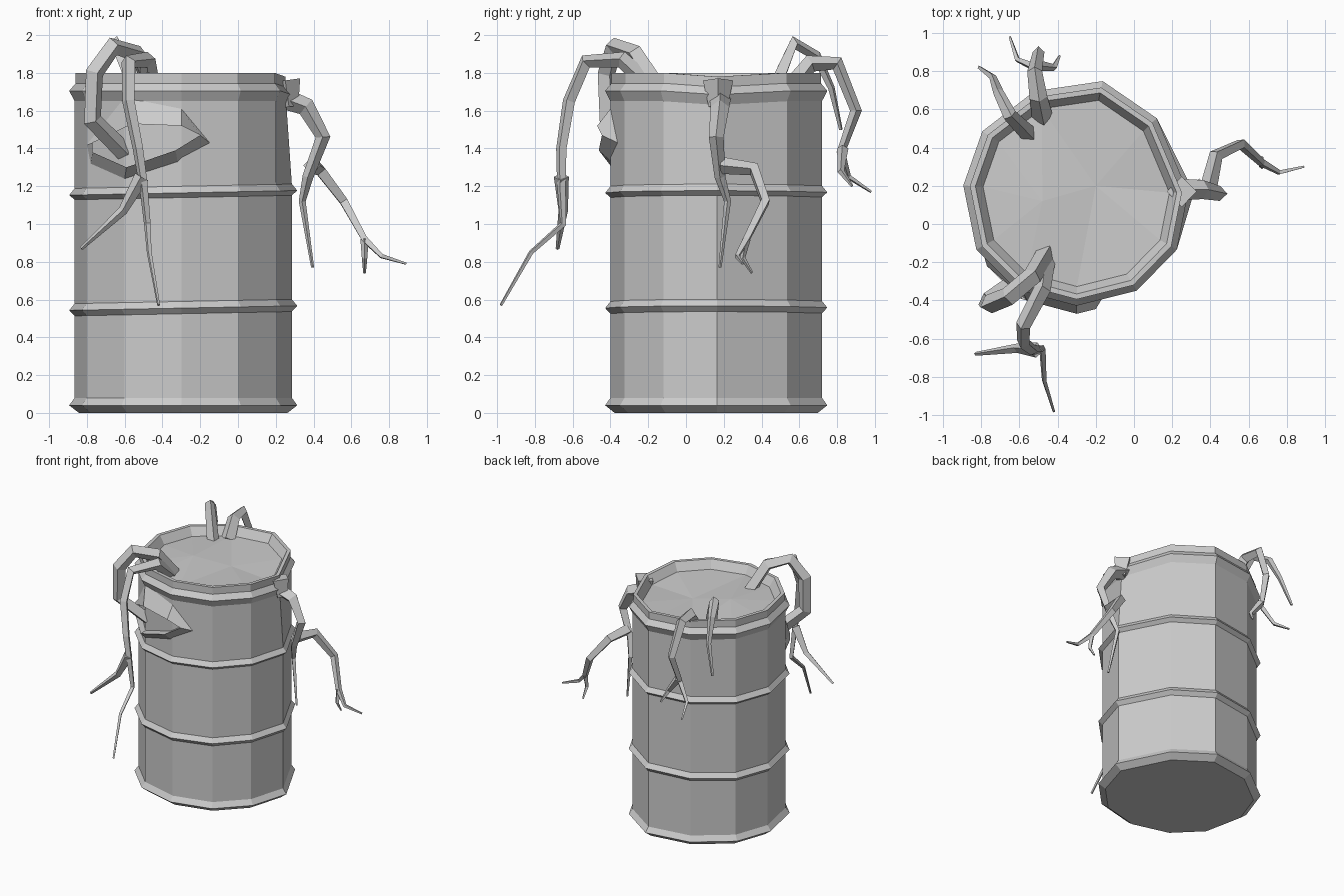
import bpy, bmesh
from mathutils import Vector

cube = bpy.data.objects.get("Cube")
if cube:
    bpy.data.objects.remove(cube)

grey = bpy.data.materials.new("weathered grey")
grey.use_nodes = True
COLOUR = (0.6, 0.6, 0.6, 1)
grey.diffuse_color = COLOUR
grey.node_tree.nodes["Principled BSDF"].inputs["Base Color"].default_value = COLOUR

CENTRE = Vector((-0.29, 0.16))
# slightly irregular barrel outline, counter-clockwise from the front left
OUTLINE = [Vector(p) for p in (
    (-0.865, 0.2), (-0.8, -0.12), (-0.6, -0.32), (-0.3, -0.4), (0, -0.325), (0.2, -0.12),
    (0.285, 0.165), (0.1, 0.535), (-0.17, 0.72), (-0.51, 0.67), (-0.77, 0.47))]
DENTED = 6


def finish(bm, name):
    bmesh.ops.recalc_face_normals(bm, faces=bm.faces)
    mesh = bpy.data.meshes.new(name)
    bm.to_mesh(mesh)
    bm.free()
    mesh.materials.append(grey)
    obj = bpy.data.objects.new(name, mesh)
    bpy.context.collection.objects.link(obj)
    return obj


def bridge(bm, a, b):
    n = len(a)
    for i in range(n):
        bm.faces.new((a[i], a[(i + 1) % n], b[(i + 1) % n], b[i]))


def barrel():
    # height and scale of each ring, from the base over the rim to the lid
    profile = [(0, 0.96), (0.04, 1.05), (0.08, 1),
               (0.525, 1), (0.555, 1.05), (0.59, 1),
               (1.14, 1), (1.165, 1.05), (1.2, 1),
               (1.65, 1), (1.705, 1.05), (1.745, 0.99),
               (1.8, 0.99), (1.8, 0.94), (1.735, 0.87)]
    bm = bmesh.new()
    rings = []
    for z, s in profile:
        ring = []
        for i, p in enumerate(OUTLINE):
            q = CENTRE + (p - CENTRE) * s
            tilt = 0.02 * (q.x - CENTRE.x) if 0.5 < z < 1.3 else 0
            if i == DENTED and z > 1.6:      # rim pushed in where the vine breaks out
                q = CENTRE + (q - CENTRE) * 0.95
                tilt = -0.02
            ring.append(bm.verts.new((q.x, q.y, z + tilt)))
        rings.append(ring)
    for a, b in zip(rings, rings[1:]):
        bridge(bm, a, b)
    bm.faces.new(rings[0])
    # buckled lid
    top = rings[-1]
    a = bm.verts.new((-0.48, 0.12, 1.76))
    b = bm.verts.new((-0.2, 0.2, 1.72))
    centre = [a if v.co.x < -0.35 else b for v in top]
    for i, v in enumerate(top):
        j = (i + 1) % len(top)
        bm.faces.new((v, top[j], centre[i]))
        if centre[i] is not centre[j]:
            bm.faces.new((top[j], centre[j], centre[i]))
    finish(bm, "barrel")


def wall_y(x):
    # front wall depth at a given x
    for p, q in zip(OUTLINE[:6], OUTLINE[1:7]):
        if p.x <= x <= q.x:
            return p.y + (q.y - p.y) * (x - p.x) / (q.x - p.x)
    return CENTRE.y


def torn_hole():
    outer = [(-0.8, 1.42), (-0.6, 1.67), (-0.3, 1.61), (-0.15, 1.43),
             (-0.32, 1.33), (-0.6, 1.24), (-0.78, 1.32)]
    lip = [(-0.77, 1.43), (-0.56, 1.53), (-0.3, 1.52), (-0.2, 1.47),
           (-0.33, 1.39), (-0.59, 1.3), (-0.77, 1.38)]
    bm = bmesh.new()
    rings = [[bm.verts.new((x, wall_y(x) - out, z)) for x, z in pts]
             for pts, out in ((outer, 0), (lip, 0.07), (lip, 0))]
    for a, b in zip(rings, rings[1:]):
        bridge(bm, a, b)
    finish(bm, "torn_hole_lip")


def vine(name, points, start, end):
    # four-sided tapering strand along a path
    curve = bpy.data.curves.new(name, 'CURVE')
    curve.dimensions = '3D'
    curve.bevel_depth = 1
    curve.bevel_resolution = 0
    curve.use_fill_caps = True
    spline = curve.splines.new('POLY')
    spline.use_smooth = False
    spline.points.add(len(points) - 1)
    for i, (sp, p) in enumerate(zip(spline.points, points)):
        sp.co = (*p, 1)
        sp.radius = start + (end - start) * i / (len(points) - 1)
    curve.materials.append(grey)
    obj = bpy.data.objects.new(name, curve)
    bpy.context.collection.objects.link(obj)
    bpy.ops.object.select_all(action='DESELECT')
    obj.select_set(True)
    bpy.context.view_layer.objects.active = obj
    bpy.ops.object.convert(target='MESH')


barrel()
torn_hole()

# front vines: one loops back into the hole, one hangs and forks
vine("front_loop_vine", [(-0.46, -0.15, 1.72), (-0.53, -0.27, 1.9), (-0.66, -0.38, 1.94),
                         (-0.76, -0.42, 1.8), (-0.77, -0.41, 1.55), (-0.6, -0.29, 1.38)], 0.05, 0.05)
vine("front_long_vine", [(-0.46, -0.18, 1.72), (-0.48, -0.34, 1.87), (-0.58, -0.53, 1.86),
                         (-0.58, -0.62, 1.65), (-0.53, -0.66, 1.4), (-0.5, -0.66, 1.2),
                         (-0.48, -0.65, 1.0), (-0.47, -0.82, 0.85), (-0.42, -0.98, 0.57)], 0.05, 0.008)
vine("front_branch", [(-0.51, -0.66, 1.25), (-0.61, -0.65, 1.07), (-0.83, -0.68, 0.87)], 0.04, 0.01)

# left side vine breaking out under the rim
vine("left_vine", [(0.2, 0.18, 1.68), (0.36, 0.18, 1.62), (0.45, 0.16, 1.46),
                   (0.37, 0.18, 1.25), (0.34, 0.22, 1.12), (0.395, 0.18, 0.77)], 0.06, 0.008)
vine("left_branch", [(0.39, 0.19, 1.31), (0.43, 0.36, 1.29), (0.56, 0.42, 1.12),
                     (0.67, 0.32, 0.92), (0.76, 0.27, 0.83), (0.89, 0.3, 0.79)], 0.045, 0.007)
vine("left_twig", [(0.67, 0.32, 0.92), (0.67, 0.3, 0.82), (0.67, 0.35, 0.74)], 0.022, 0.007)
vine("left_knot", [(0.25, 0.17, 1.76), (0.27, 0.17, 1.62)], 0.08, 0.05)

# back vines
vine("back_short_vine", [(-0.55, 0.47, 1.72), (-0.65, 0.57, 1.96), (-0.71, 0.69, 1.89),
                         (-0.74, 0.77, 1.72), (-0.81, 0.82, 1.5)], 0.045, 0.01)
vine("back_long_vine", [(-0.48, 0.56, 1.72), (-0.5, 0.66, 1.85), (-0.52, 0.8, 1.85),
                        (-0.5, 0.9, 1.6), (-0.52, 0.82, 1.38), (-0.61, 0.86, 1.25),
                        (-0.65, 0.98, 1.17)], 0.055, 0.007)
vine("back_twig", [(-0.51, 0.83, 1.4), (-0.42, 0.82, 1.28), (-0.39, 0.88, 1.2)], 0.03, 0.007)
